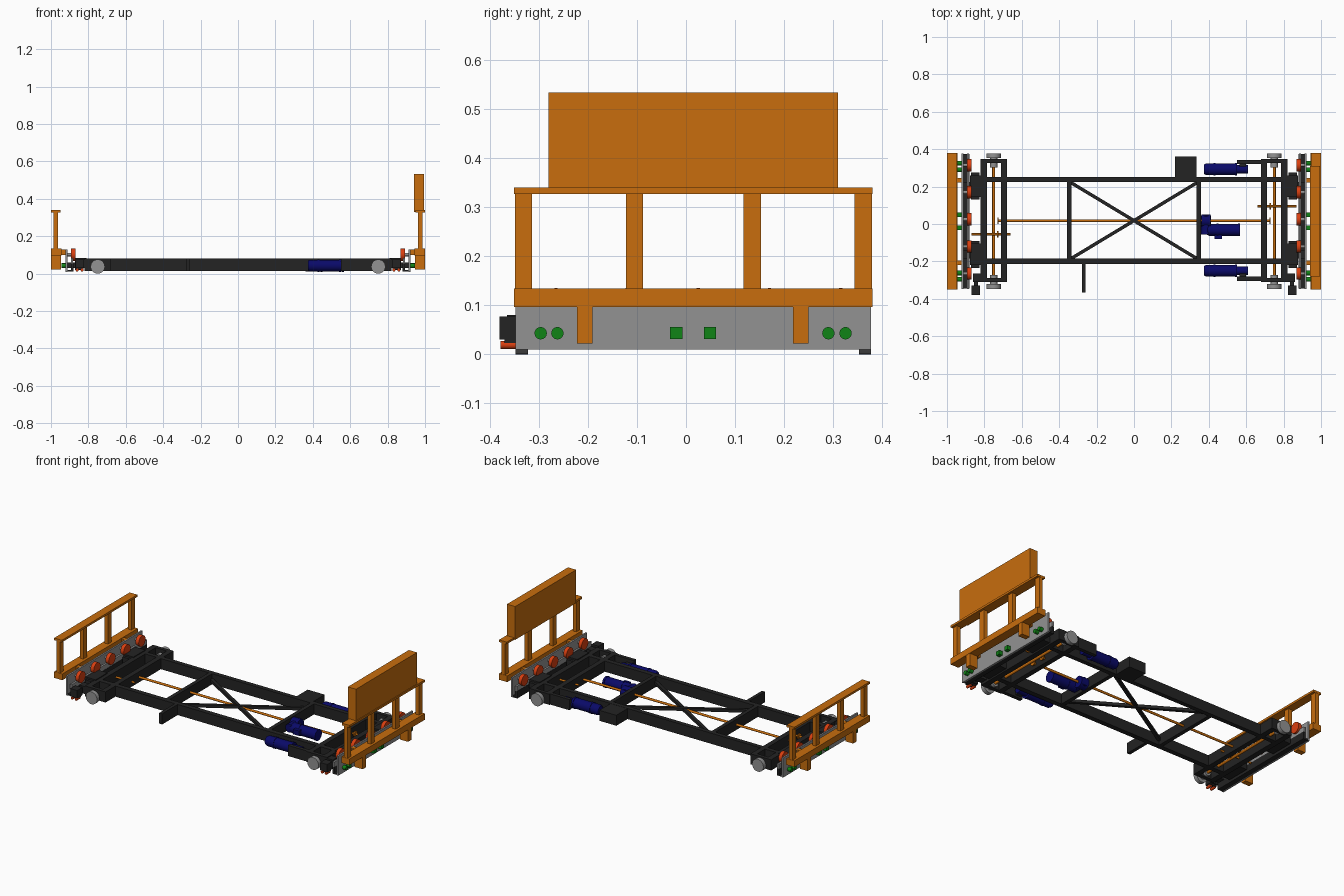
import bpy, bmesh, math
from mathutils import Matrix, Vector

if "Cube" in bpy.data.objects:
    bpy.data.objects.remove(bpy.data.objects["Cube"])


def mat(name, c):
    m = bpy.data.materials.new(name)
    m.diffuse_color = (*c, 1)
    m.use_nodes = True
    m.node_tree.nodes["Principled BSDF"].inputs["Base Color"].default_value = m.diffuse_color
    return m


ORANGE = mat("orange_paint", (0.58, 0.155, 0.004))
BLACK = mat("black_steel", (0.017, 0.017, 0.017))
BLUE = mat("motor_blue", (0.003, 0.003, 0.14))
RED = mat("roller_red", (0.70, 0.05, 0.005))
GREEN = mat("buffer_green", (0.005, 0.23, 0.008))
GREY = mat("grey_steel", (0.29, 0.29, 0.29))


def finish(name, bm, m):
    bmesh.ops.recalc_face_normals(bm, faces=bm.faces)
    me = bpy.data.meshes.new(name)
    bm.to_mesh(me)
    bm.free()
    me.materials.append(m)
    ob = bpy.data.objects.new(name, me)
    bpy.context.collection.objects.link(ob)
    return ob


def box(name, x, y, z, m=GREY):
    """Box from (min, max) ranges."""
    bm = bmesh.new()
    bmesh.ops.create_cube(bm, size=1)
    for v in bm.verts:
        v.co = [(a + b) / 2 + c * abs(b - a) for (a, b), c in zip((x, y, z), v.co)]
    return finish(name, bm, m)


def rod(name, a, b, r, m=GREY, r2=None, seg=28):
    """Round bar between two points; flat caps, smooth side."""
    a, b = Vector(a), Vector(b)
    d = b - a
    bm = bmesh.new()
    mtx = Matrix.Translation((a + b) / 2) @ d.to_track_quat('Z', 'Y').to_matrix().to_4x4()
    bmesh.ops.create_cone(bm, cap_ends=True, segments=seg, radius1=r,
                          radius2=r if r2 is None else r2, depth=d.length, matrix=mtx)
    for f in bm.faces:
        f.smooth = len(f.verts) == 4
    return finish(name, bm, m)


ZB = (0.015, 0.08)   # height range of the chassis beams
YC = 0.018           # centre line of the chassis

# Long chassis beams and the braced middle bay
for side, y in (("left", (0.225, 0.252)), ("right", (-0.215, -0.185))):
    box(f"side_beam_{side}", (-0.82, 0.82), y, ZB, BLACK)
for s in (-1, 1):
    box("cross_beam", (s * 0.345 - 0.012, s * 0.345 + 0.012), (-0.19, 0.23), ZB, BLACK)
    brace = box("diagonal_brace", (-0.395, 0.395), (-0.009, 0.009), (-0.009, 0.009), BLACK)
    brace.location = (0, YC, 0.045 + s * 0.002)
    brace.rotation_euler.z = s * math.atan2(0.41, 0.68)

# Control box and side arm
box("control_box", (0.22, 0.335), (0.25, 0.36), (0.015, 0.079), BLACK)
box("side_arm", (-0.278, -0.258), (-0.365, -0.21), ZB, BLACK)

for s, end in ((-1, "rear"), (1, "drive")):
    def X(a, b):
        return tuple(sorted((s * a, s * b)))

    # Wheel carrier frame
    box(f"{end}_carrier_inner_beam", X(0.68, 0.711), (-0.31, 0.348), ZB, BLACK)
    box(f"{end}_carrier_outer_beam", X(0.786, 0.82), (-0.31, 0.348), ZB, BLACK)
    for y in ((-0.31, -0.288), (0.326, 0.348)):
        box(f"{end}_carrier_end", X(0.70, 0.80), y, ZB, BLACK)

    # Axle and flanged wheels
    rod(f"{end}_axle", (s * 0.75, -0.33, 0.038), (s * 0.75, 0.36, 0.038), 0.008, ORANGE)
    for o, i in ((-0.347, -0.322), (0.377, 0.352)):
        rod(f"{end}_wheel", (s * 0.75, o, 0.038), (s * 0.75, i, 0.038), 0.038)
        k = 1 if o > 0 else -1
        rod(f"{end}_wheel_hub", (s * 0.75, i, 0.038), (s * 0.75, i - 0.05 * k, 0.038), 0.02)

    # Short transfer shaft with sprocket
    y = 0.095 if s > 0 else -0.055
    rod(f"{end}_transfer_shaft", (s * 0.66, y, 0.045), (s * 0.87, y, 0.045), 0.006, ORANGE)
    rod(f"{end}_sprocket", (s * 0.725, y, 0.045), (s * 0.732, y, 0.045), 0.018, ORANGE)

    # Mounting blocks between carrier and end plate
    for n, (y0, y1) in enumerate(((0.13, 0.275), (-0.235, -0.09))):
        box(f"{end}_mount_block_{n}", X(0.825, 0.872), (y0, y1), (0.02, 0.075), BLACK)
        box(f"{end}_mount_plate_{n}", X(0.81, 0.878), (y0 + 0.015, y1 - 0.015), (0.07, 0.085), BLACK)
        box(f"{end}_mount_link_{n}", X(0.81, 0.915), (y0 + 0.05, y1 - 0.05), (0.03, 0.06), BLACK)

    # Corner sensor on its bracket, with red foot rollers
    box(f"{end}_sensor_bracket", X(0.80, 0.86), (-0.31, -0.265), (0.03, 0.075), BLACK)
    box(f"{end}_sensor_arm", X(0.835, 0.855), (-0.35, -0.30), (0.04, 0.065), BLACK)
    box(f"{end}_sensor", X(0.823, 0.87), (-0.38, -0.33), (0.03, 0.077), BLACK)
    for x in (0.833, 0.86):
        rod(f"{end}_foot_roller", (s * x, -0.378, 0.019), (s * x, -0.345, 0.019), 0.008, RED)
    box(f"{end}_foot_plate", X(0.826, 0.867), (-0.37, -0.34), (0.022, 0.032), BLACK)

    # End plates carrying the red rollers, on a black channel
    box(f"{end}_outer_plate", X(0.912, 0.922), (-0.347, 0.377), (0.01, 0.13))
    box(f"{end}_inner_plate", X(0.882, 0.894), (-0.347, 0.377), (0.055, 0.085))
    box(f"{end}_channel_web", X(0.88, 0.894), (-0.345, 0.375), (0.011, 0.055), BLACK)
    box(f"{end}_channel_floor", X(0.89, 0.912), (-0.345, 0.375), (0.011, 0.02), BLACK)
    for y in (-0.265, -0.12, 0.025, 0.17, 0.315):
        rod(f"{end}_roller", (s * 0.870, y, 0.102), (s * 0.892, y, 0.102), 0.033, RED)
        rod(f"{end}_roller_pin", (s * 0.89, y, 0.102), (s * 0.915, y, 0.102), 0.009)

    # Green buffers
    for y in (-0.296, -0.262, 0.29, 0.325):
        rod(f"{end}_round_buffer", (s * 0.915, y, 0.043), (s * 0.945, y, 0.043), 0.0125, GREEN)
    for y in (-0.02, 0.049):
        box(f"{end}_square_buffer", X(0.915, 0.945), (y - 0.0125, y + 0.0125), (0.031, 0.056), GREEN)

    # Guard rail
    box(f"{end}_guard_base", X(0.945, 1.0), (-0.35, 0.38), (0.096, 0.134), ORANGE)
    box(f"{end}_guard_top", X(0.948, 1.0), (-0.35, 0.38), (0.327, 0.34), ORANGE)
    for y in (-0.331, -0.105, 0.135, 0.361):
        box(f"{end}_guard_post", X(0.962, 0.986), (y - 0.0175, y + 0.0175), (0.13, 0.33), ORANGE)
    for y in (-0.206, 0.234):
        box(f"{end}_guard_bracket", X(0.946, 0.999), (y - 0.016, y + 0.016), (0.022, 0.1), ORANGE)
        box(f"{end}_guard_arm", X(0.918, 0.95), (y - 0.012, y + 0.012), (0.1, 0.13), ORANGE)

# Panel on the drive end guard
box("guard_panel", (0.94, 0.995), (-0.28, 0.31), (0.329, 0.533), ORANGE)

# Central drive shaft with end sprockets
rod("drive_shaft", (-0.73, YC, 0.045), (0.73, YC, 0.045), 0.007, ORANGE)
for s in (-1, 1):
    rod("shaft_sprocket", (s * 0.724, YC, 0.045), (s * 0.731, YC, 0.045), 0.018, ORANGE)


def motor(name, x, y, z=0.043, r=0.031):
    """Motor body, fan cover, cooling collars and gear neck along +x."""
    rod(f"{name}_body", (x, y, z), (x + 0.16, y, z), r, BLUE)
    rod(f"{name}_fan_cover", (x - 0.012, y, z), (x, y, z), r * 0.8, BLUE, r)
    for k in (0.04, 0.155):
        rod(f"{name}_collar", (x + k, y, z), (x + k + 0.012, y, z), r * 1.08, BLUE)


# Travel motors with gear arms
for name, y, ya in (("left_motor", 0.293, (0.32, 0.342)), ("right_motor", -0.25, (-0.304, -0.282))):
    motor(name, 0.385, y)
    rod(f"{name}_neck", (0.545, y, 0.043), (0.61, y, 0.043), 0.022, BLUE)
    box(f"{name}_gear_arm", (0.55, 0.69), ya, ZB, BLACK)
    box(f"{name}_gear_mount", (0.565, 0.60), tuple(sorted((y, sum(ya) / 2))), (0.025, 0.06), BLACK)

# Centre motor with angled gearbox on the drive shaft
motor("centre_motor", 0.40, -0.032)
rod("centre_gearbox", (0.385, -0.055, 0.045), (0.385, 0.045, 0.045), 0.026, BLUE)
rod("centre_gear_hub", (0.36, YC, 0.045), (0.41, YC, 0.045), 0.034, BLUE)
box("centre_terminal_box", (0.43, 0.47), (-0.08, -0.05), (0.03, 0.06), BLUE)
